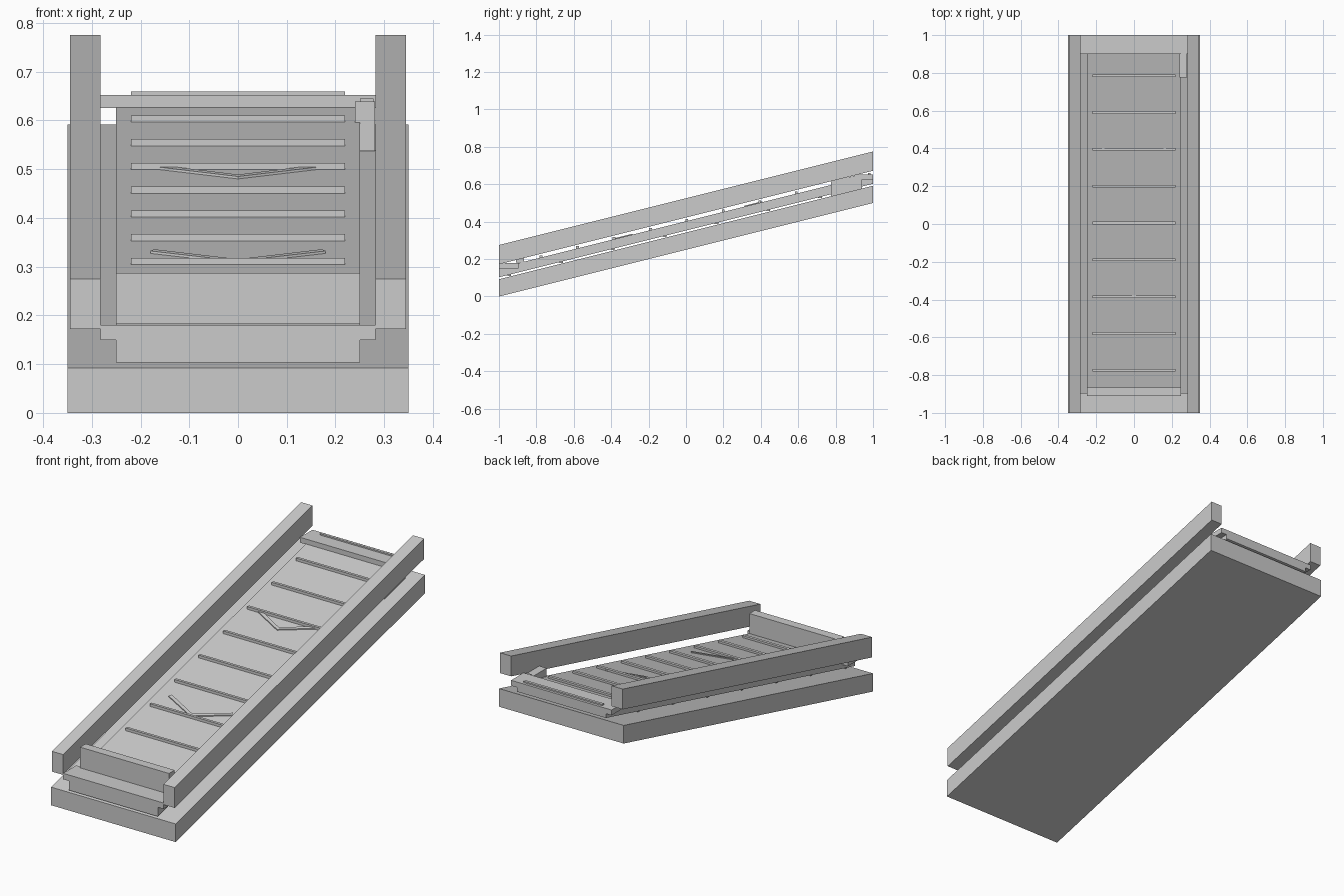
import bpy

if "Cube" in bpy.data.objects:
    bpy.data.objects.remove(bpy.data.objects["Cube"])

SLOPE = 0.25


def ramp(y):
    # height of the inclined underside at y
    return SLOPE * (y + 1)


def prism(name, pts, z0, z1, sheared=True):
    # extrude an xy outline between two heights, optionally following the incline
    n = len(pts)
    verts = [(x, y, z + (ramp(y) if sheared else 0)) for z in (z0, z1) for x, y in pts]
    faces = [tuple(reversed(range(n))), tuple(range(n, 2 * n))]
    faces += [(i, (i + 1) % n, n + (i + 1) % n, n + i) for i in range(n)]
    mesh = bpy.data.meshes.new(name)
    mesh.from_pydata(verts, [], faces)
    ob = bpy.data.objects.new(name, mesh)
    bpy.context.collection.objects.link(ob)
    return ob


def box(name, x0, x1, y0, y1, z0, z1, sheared=False):
    return prism(name, [(x0, y0), (x1, y0), (x1, y1), (x0, y1)], z0, z1, sheared)


# inclined base, belt and side rails
box("base", -0.35, 0.35, -1, 1, 0, 0.092, True)
box("belt", -0.25, 0.25, -1, 1, 0.103, 0.152, True)
box("left_rail", -0.345, -0.282, -1, 1, 0.172, 0.275, True)
box("right_rail", 0.282, 0.345, -1, 1, 0.172, 0.275, True)

# level cross beams over both belt ends
box("front_beam", -0.282, 0.282, -1, -0.895, 0.15, 0.18)
box("back_beam", -0.282, 0.282, 0.9, 1, 0.625, 0.652)

# upright stop plate at the low end
box("stop_plate", -0.25, 0.25, -0.91, -0.865, 0.182, 0.287)

# cleats across the top of the belt
for i in range(11):
    y = -0.97 + 0.195 * i
    z = ramp(y)
    box("belt_cleat", -0.22, 0.22, y - 0.007, y + 0.007, z + 0.148, z + 0.164)

# rollers bars under the belt
for i in range(7):
    y = -0.945 + 0.277 * i
    z = ramp(y)
    box("under_bar", -0.24, 0.24, y - 0.01, y + 0.01, z + 0.097, z + 0.106)

# direction chevrons lying on the belt
for y, w in ((-0.382, 0.18), (0.312, 0.175)):
    prism("chevron", [(0, y), (w, y + 0.083), (w - 0.008, y + 0.097),
                      (0, y + 0.016), (-w + 0.008, y + 0.097), (-w, y + 0.083)],
          0.150, 0.157)

# control box with its button at the high end
box("control_box", 0.24, 0.281, 0.775, 0.94, 0.537, 0.639)
box("control_button", 0.25, 0.278, 0.88, 0.935, 0.639, 0.645)
